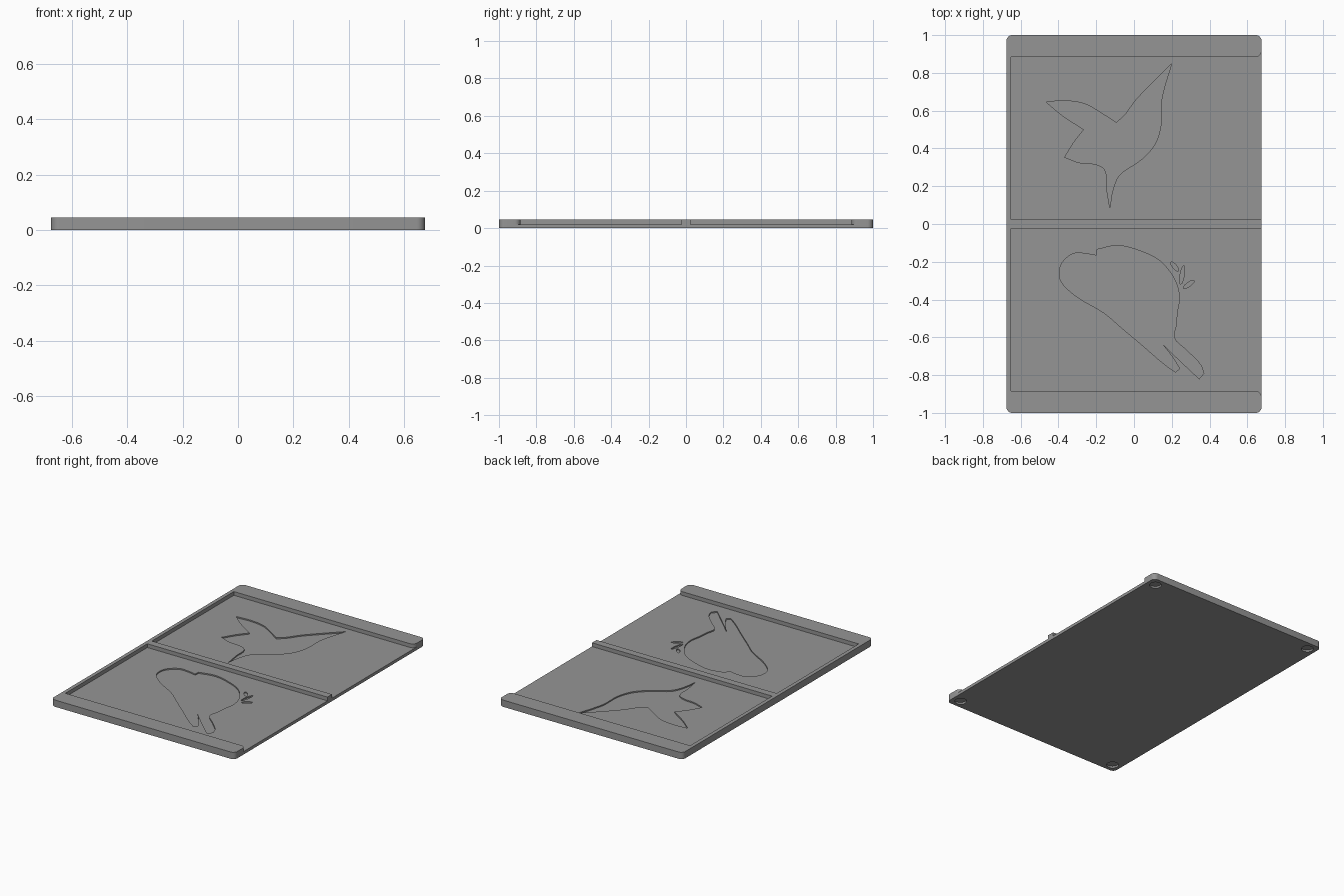
import bpy, bmesh, math
from mathutils import Vector

if "Cube" in bpy.data.objects:
    bpy.data.objects.remove(bpy.data.objects["Cube"])

W, L, H = 0.675, 1.0, 0.045      # half width, half length, thickness
FLOOR = 0.02                     # height of the slot floors
ENGRAVE = 0.012                  # bottom of the engraved shapes

grey = bpy.data.materials.new("mid_grey")
grey.diffuse_color = (0.30, 0.30, 0.30, 1)
grey.use_nodes = True
grey.node_tree.nodes["Principled BSDF"].inputs["Base Color"].default_value = grey.diffuse_color


def prism(name, pts, z0, z1):
    """Closed outline extruded from z0 to z1."""
    bm = bmesh.new()
    face = bm.faces.new([bm.verts.new((x, y, z0)) for x, y in pts])
    top = bmesh.ops.extrude_face_region(bm, geom=[face])["geom"]
    for v in top:
        if isinstance(v, bmesh.types.BMVert):
            v.co.z = z1
    bmesh.ops.recalc_face_normals(bm, faces=bm.faces)
    me = bpy.data.meshes.new(name)
    bm.to_mesh(me)
    bm.free()
    ob = bpy.data.objects.new(name, me)
    me.materials.append(grey)
    bpy.context.collection.objects.link(ob)
    return ob


def arc(cx, cy, r, a0, a1, n=8):
    return [(cx + r * math.cos(math.radians(a0 + (a1 - a0) * i / n)),
             cy + r * math.sin(math.radians(a0 + (a1 - a0) * i / n)))
            for i in range(n + 1)]


def smooth(pts, steps=4, sharp=55):
    """Round an outline between its sharp corners."""
    p = [Vector(q) for q in pts]
    n = len(p)
    tan = []
    for i in range(n):
        a, b = p[i] - p[i - 1], p[(i + 1) % n] - p[i]
        d = (a.normalized() + b.normalized()).normalized()
        tan.append(None if a.angle(b) > math.radians(sharp) else d)
    out = []
    for i in range(n):
        a, b = p[i], p[(i + 1) % n]
        d = b - a
        ta = tan[i] * d.length if tan[i] else d
        tb = tan[(i + 1) % n] * d.length if tan[(i + 1) % n] else d
        for k in range(steps):
            t = k / steps
            out.append(a * (2*t**3 - 3*t**2 + 1) + ta * (t**3 - 2*t**2 + t)
                       + b * (3*t**2 - 2*t**3) + tb * (t**3 - t**2))
    return [tuple(v) for v in out]


# Tray slab with rounded corners
R = 0.03
tray = prism("tray", arc(W - R, L - R, R, 0, 90) + arc(R - W, L - R, R, 90, 180)
             + arc(R - W, R - L, R, 180, 270) + arc(W - R, R - L, R, 270, 360), 0, H)
cutters = []

# Two slots open on the right, with rounded outer rail ends
for s in (1, -1):
    slot = [(-0.65, 0.024), (W + 0.05, 0.024), (W + 0.05, 0.915)]
    slot += arc(W - R, 0.915, R, 0, -90) + [(-0.65, 0.885)]
    cutters.append(prism("slot_cutter", [(x, s * y) for x, y in slot], FLOOR, H + 0.05))

# Engraved flying bird with a long beak
flying = [(.2, .85), (.085, .735), (.005, .65), (-.05, .575), (-.094, .536),
          (-.17, .585), (-.258, .635), (-.36, .652), (-.466, .646), (-.38, .575),
          (-.265, .50), (-.32, .43), (-.367, .353), (-.29, .325), (-.20, .315),
          (-.156, .29), (-.145, .19), (-.128, .084), (-.112, .18), (-.08, .255),
          (.04, .342), (.11, .42), (.142, .52), (.145, .65), (.16, .72)]
# Engraved plump bird
plump = [(-.388, -.30), (-.395, -.25), (-.38, -.205), (-.318, -.156), (-.25, -.158),
         (-.199, -.167), (-.195, -.135), (-.088, -.114), (.047, -.148), (.13, -.19),
         (.18, -.24), (.228, -.323), (.24, -.40), (.229, -.464), (.222, -.54),
         (.212, -.60), (.28, -.67), (.352, -.745), (.37, -.79), (.345, -.82),
         (.26, -.74), (.145, -.63), (.20, -.70), (.242, -.765), (.22, -.785),
         (.164, -.745), (.036, -.635), (-.06, -.555), (-.158, -.471), (-.31, -.38)]
for pts in (flying, plump):
    cutters.append(prism("bird_cutter", smooth(pts), ENGRAVE, FLOOR + 0.005))

# Engraved sprig leaves beside the plump bird
for x, y, ang, ln in ((.255, -.27, 80, .05), (.29, -.32, 35, .035), (.215, -.225, 130, .03)):
    c, s = math.cos(math.radians(ang)), math.sin(math.radians(ang))
    leaf = [(ln * math.cos(t * math.pi / 6), .011 * math.sin(t * math.pi / 6)) for t in range(12)]
    cutters.append(prism("leaf_cutter", [(x + u * c - v * s, y + u * s + v * c)
                                         for u, v in leaf], ENGRAVE, FLOOR + 0.005))

# Round foot recesses under the corners
for sx in (1, -1):
    for sy in (1, -1):
        ring = arc(sx * (W - 0.06), sy * (L - 0.06), 0.037, 0, 345, 23)
        cutters.append(prism("foot_cutter", ring, -0.02, 0.012))

# Cut everything out of the slab and drop the cutters
bpy.context.view_layer.objects.active = tray
tray.select_set(True)
for c in cutters:
    m = tray.modifiers.new("cut", "BOOLEAN")
    m.operation, m.solver, m.object = "DIFFERENCE", "EXACT", c
    bpy.ops.object.modifier_apply(modifier=m.name)
    bpy.data.objects.remove(c)
bpy.ops.object.select_all(action="DESELECT")
tray.select_set(True)
bpy.ops.object.shade_smooth_by_angle(angle=math.radians(30))
